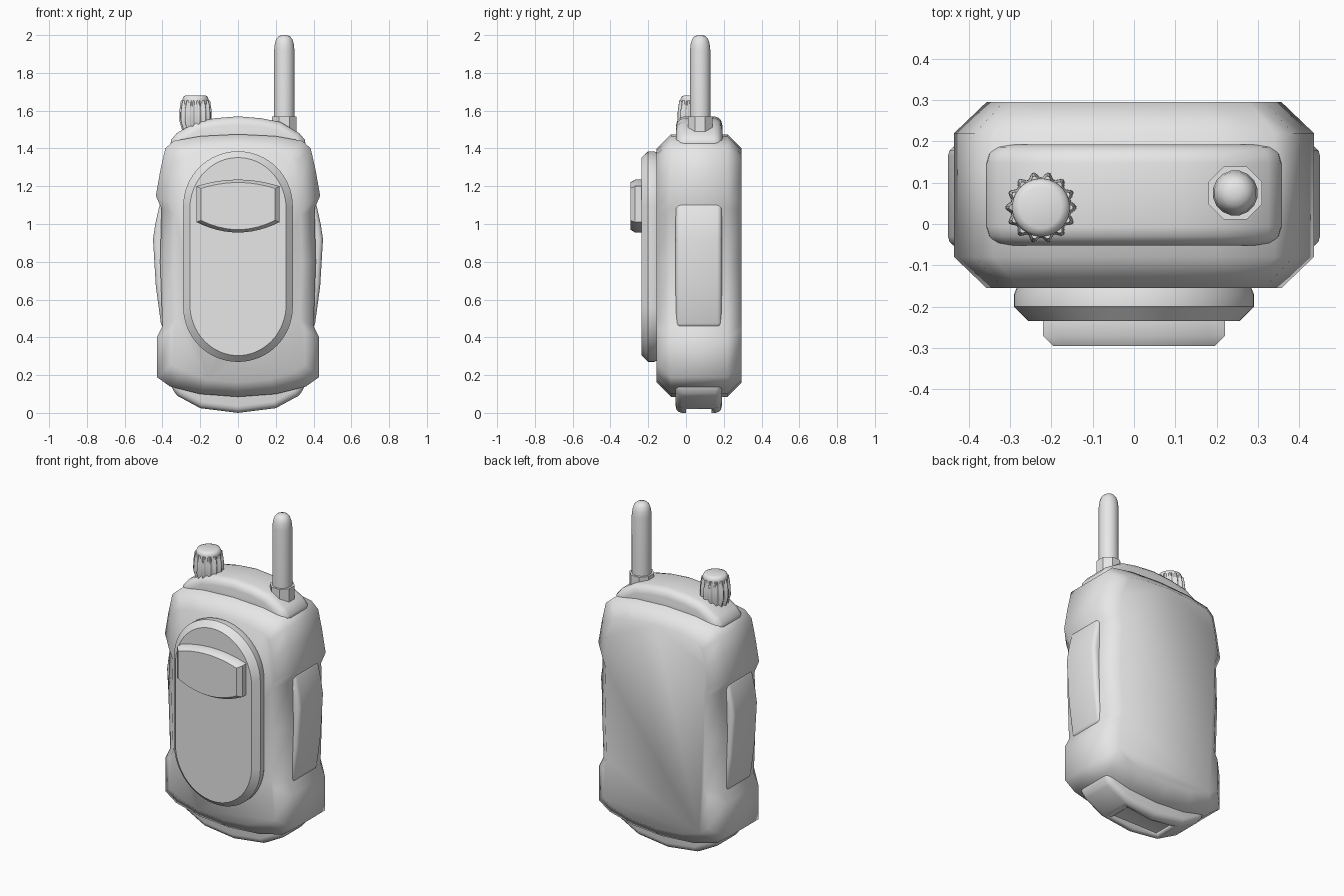
import bpy, bmesh
from math import sin, cos, pi, radians

if "Cube" in bpy.data.objects:
    bpy.data.objects.remove(bpy.data.objects["Cube"], do_unlink=True)

grey = bpy.data.materials.new("light_grey")
grey.use_nodes = True
COLOUR = (0.8, 0.8, 0.8, 1)
grey.diffuse_color = COLOUR
grey.node_tree.nodes["Principled BSDF"].inputs["Base Color"].default_value = COLOUR


def finish(bm, name, angle=50):
    bmesh.ops.recalc_face_normals(bm, faces=bm.faces)
    mesh = bpy.data.meshes.new(name)
    bm.to_mesh(mesh)
    bm.free()
    mesh.materials.append(grey)
    ob = bpy.data.objects.new(name, mesh)
    bpy.context.collection.objects.link(ob)
    bpy.ops.object.select_all(action='DESELECT')
    ob.select_set(True)
    bpy.context.view_layer.objects.active = ob
    bpy.ops.object.shade_smooth_by_angle(angle=radians(angle))
    return ob


def skin(bm, rings):
    """Join equal loops of points into a closed solid."""
    loops = [[bm.verts.new(p) for p in ring] for ring in rings]
    n = len(loops[0])
    for a, b in zip(loops, loops[1:]):
        for i in range(n):
            j = (i + 1) % n
            bm.faces.new((a[i], a[j], b[j], b[i]))
    bm.faces.new(loops[0])
    bm.faces.new(loops[-1][::-1])


def mirrored(half):
    """Right half from bottom centre to top centre, closed on the left."""
    return half + [(-x, z) for x, z in half[-2:0:-1]]


def loft(name, outline, mid, sections, angle=60):
    """Front outline stacked along y; sections are (y, x scale, z scale)."""
    bm = bmesh.new()
    skin(bm, [[(x * sx, y, mid + (z - mid) * sz) for x, z in outline]
              for y, sx, sz in sections])
    return finish(bm, name, angle)


def rounded(name, outline, y0, y1, width):
    """Front outline extruded along y with rounded edges."""
    bm = bmesh.new()
    skin(bm, [[(x, y, z) for x, z in outline] for y in (y0, y1)])
    bmesh.ops.recalc_face_normals(bm, faces=bm.faces)
    edges = [e for e in bm.edges if e.calc_face_angle(0) > 0.7]
    bmesh.ops.bevel(bm, geom=edges, offset=width, segments=3, profile=0.5,
                    affect='EDGES', clamp_overlap=True)
    return finish(bm, name)


def lathe(name, cx, cy, profile, sides, flutes=0, depth=0.0, angle=50):
    """Turned part; profile is (z, radius), optionally fluted."""
    bm = bmesh.new()
    rings = []
    for z, r in profile:
        ring = []
        for i in range(sides):
            a = 2 * pi * (i + 0.5) / sides
            rr = r - depth * (0.5 - 0.5 * cos(flutes * a))
            ring.append((cx + rr * cos(a), cy + rr * sin(a), z))
        rings.append(ring)
    skin(bm, rings)
    return finish(bm, name, angle)


# Main body with waisted sides and chamfered front and back
body = mirrored([(0, .085), (.2, .1), (.36, .14), (.43, .19), (.43, .4),
                 (.4, .46), (.412, .8), (.405, 1.08), (.435, 1.15),
                 (.41, 1.29), (.385, 1.4), (.34, 1.44), (.2, 1.465), (0, 1.475)])
loft("body", body, .78, [(-.155, .82, .89), (-.08, 1, 1), (.22, 1, 1), (.295, .82, .89)])

# Raised pill-shaped front plate
R = .29
plate = []
for k in range(33):
    a = pi * k / 32
    plate.append((R * cos(a), 1.095 + R * sin(a)))
for k in range(33):
    a = pi + pi * k / 32
    plate.append((R * cos(a), .56 + R * sin(a)))
loft("front_plate", plate, .8275, [(-.14, .96, .98), (-.17, 1, 1), (-.2, 1, 1),
                                   (-.235, .88, .94)], 40)

# Push button with bowed top and bottom edges
W = .22
steps = [W * (k / 6 - 1) for k in range(13)]
button = [(x, 1.235 - .035 * (x / W) ** 2) for x in steps]
button += [(x, .955 + .055 * (x / W) ** 2) for x in reversed(steps)]
loft("talk_button", button, 1.095, [(-.225, 1, 1), (-.27, 1, 1), (-.295, .89, .89)], 40)

# Side grips
for side, label in ((1, "left"), (-1, "right")):
    grip = [(.33, .45), (.405, .45), (.435, .67), (.45, .92), (.438, 1.0),
            (.412, 1.115), (.33, 1.115)]
    rounded(label + "_grip", [(side * x, z) for x, z in grip], -.055, .19, .025)

# Curved top deck
deck = mirrored([(0, 1.38), (.36, 1.38), (.355, 1.445), (.325, 1.48), (.225, 1.54),
                 (.12, 1.56), (0, 1.57)])
rounded("top_deck", deck, -.052, .192, .045)

# Curved foot with a shallow recess underneath
foot = mirrored([(0, 0), (.2, .025), (.32, .09), (.355, .13), (.355, .2), (0, .2)])
foot_ob = rounded("foot", foot, -.055, .19, .035)
cutter = rounded("recess_cutter", [(-.16, -.1), (.16, -.1), (.16, .035), (-.16, .035)],
                 0, .135, .002)
cutter.hide_render = True
cutter.hide_viewport = True
cut = foot_ob.modifiers.new("recess", 'BOOLEAN')
cut.operation = 'DIFFERENCE'
cut.object = cutter

# Fluted knob
lathe("volume_knob", -.225, .04, [(1.49, .07), (1.55, .087), (1.6, .086), (1.655, .078)],
      84, 14, .014)
lathe("knob_cap", -.225, .04, [(1.6, .07), (1.66, .07), (1.675, .064), (1.681, .05)], 32)

# Antenna and its collar
lathe("antenna_collar", .245, .075, [(1.48, .07), (1.57, .07)], 8, angle=30)
lathe("antenna", .245, .075, [(1.48, .055), (1.92, .055), (1.955, .051), (1.98, .043),
                              (1.994, .03), (2, .012)], 16)
